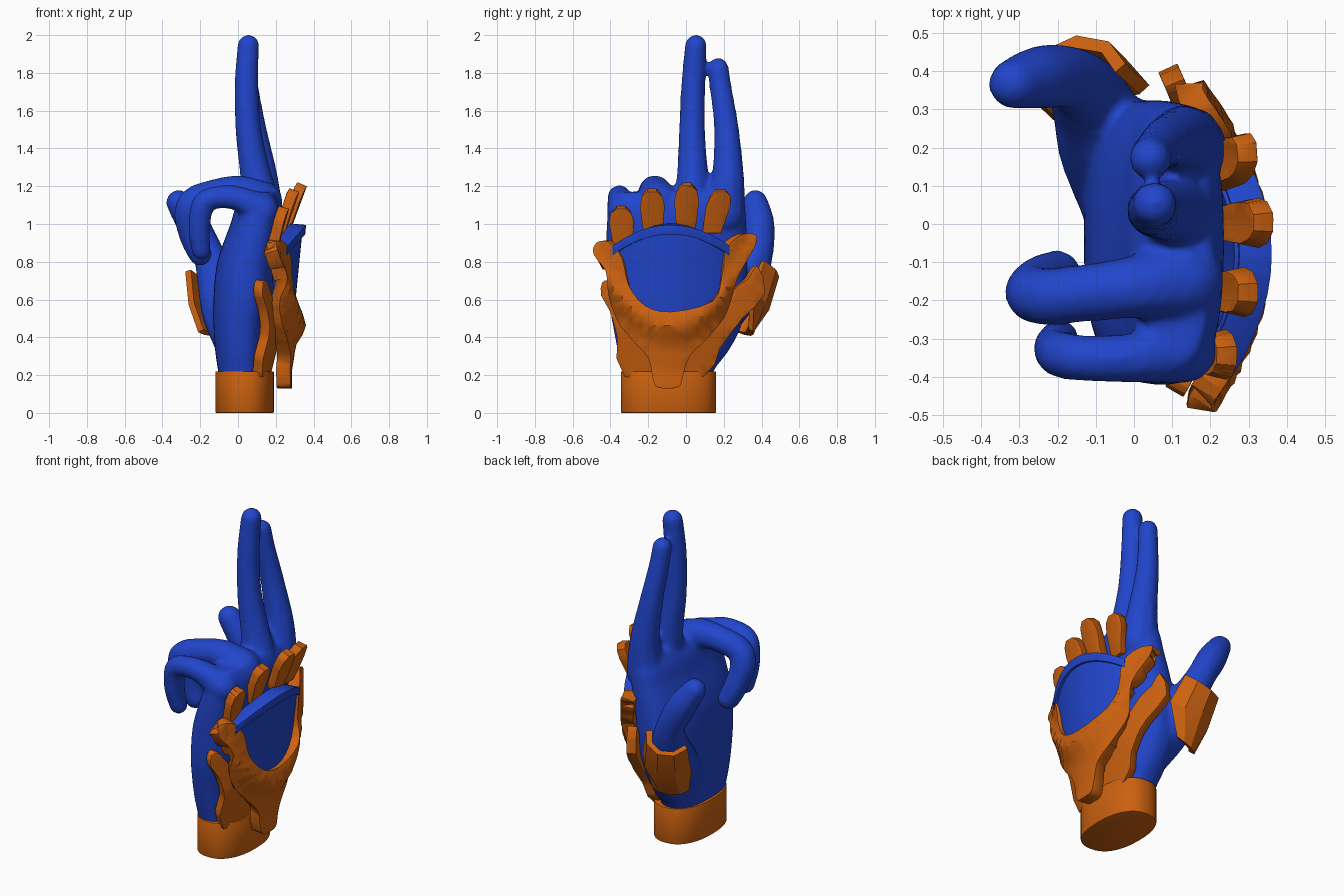
import bpy, bmesh, math
from mathutils import Vector

if "Cube" in bpy.data.objects:
    bpy.data.objects.remove(bpy.data.objects["Cube"])


def material(name, col):
    m = bpy.data.materials.new(name)
    m.diffuse_color = (*col, 1)
    m.use_nodes = True
    m.node_tree.nodes["Principled BSDF"].inputs["Base Color"].default_value = m.diffuse_color
    return m


BLUE = material("blue", (0.015, 0.06, 0.6))
ORANGE = material("orange", (0.6, 0.12, 0.005))


def spline(pts, n, closed=False):
    """Catmull-Rom interpolation of points of any dimension."""
    k, out = len(pts), []
    get = (lambda i: pts[i % k]) if closed else (lambda i: pts[max(0, min(k - 1, i))])
    for i in range(k if closed else k - 1):
        p = [get(i + j) for j in (-1, 0, 1, 2)]
        for s in range(n):
            t = s / n
            out.append([0.5 * (2 * b + (c - a) * t + (2 * a - 5 * b + 4 * c - d) * t * t
                               + (3 * b - a - 3 * c + d) * t ** 3) for a, b, c, d in zip(*p)])
    return out if closed else out + [list(pts[-1])]


def finish(name, bm, mat, mods=(), angle=35):
    me = bpy.data.meshes.new(name)
    bm.to_mesh(me)
    bm.free()
    ob = bpy.data.objects.new(name, me)
    bpy.context.collection.objects.link(ob)
    me.materials.append(mat)
    for kind, props in mods:
        mod = ob.modifiers.new(kind.title(), kind)
        for k, v in props.items():
            setattr(mod, k, v)
    bpy.ops.object.select_all(action='DESELECT')
    ob.select_set(True)
    bpy.context.view_layer.objects.active = ob
    bpy.ops.object.convert(target='MESH')
    ob.data.validate()
    bpy.ops.object.shade_smooth_by_angle(angle=math.radians(angle))
    return ob


def loft(bm, rings, n=32, e=0.8):
    """Capped stack of rounded sections given as z, xmin, xmax, ymin, ymax."""
    loops = []
    for z, x0, x1, y0, y1 in rings:
        vs = []
        for i in range(n):
            a = math.tau * i / n
            c, s = math.cos(a), math.sin(a)
            vs.append(bm.verts.new(((x0 + x1) / 2 + (x1 - x0) / 2 * math.copysign(abs(c) ** e, c),
                                    (y0 + y1) / 2 + (y1 - y0) / 2 * math.copysign(abs(s) ** e, s), z)))
        loops.append(vs)
    for a, b in zip(loops, loops[1:]):
        for i in range(n):
            j = (i + 1) % n
            bm.faces.new((a[i], a[j], b[j], b[i]))
    bm.faces.new(loops[0][::-1])
    bm.faces.new(loops[-1])


def plate(name, outline, depth, thick, mat=ORANGE, smooth=4, bevel=0.01):
    """Curved plate: outline in (y, z), outer surface at x = depth(y, z)."""
    bm = bmesh.new()
    pts = spline(outline, smooth, True) if smooth else outline
    f = bm.faces.new([bm.verts.new((0, y, z)) for y, z in pts])
    f.normal_update()
    if f.normal.x < 0:
        f.normal_flip()
    bmesh.ops.triangulate(bm, faces=[f])
    for axis in (1, 2):
        for i in range(-12, 26):
            co, no = Vector(), Vector()
            co[axis], no[axis] = i * 0.05 + 0.013, 1
            bmesh.ops.bisect_plane(bm, geom=bm.verts[:] + bm.edges[:] + bm.faces[:],
                                   plane_co=co, plane_no=no)
    bmesh.ops.remove_doubles(bm, verts=bm.verts[:], dist=0.003)
    bmesh.ops.dissolve_degenerate(bm, dist=0.001, edges=bm.edges[:])
    for v in bm.verts:
        v.co.x = depth(v.co.y, v.co.z)
    return finish(name, bm, mat, [('SOLIDIFY', dict(thickness=thick, offset=-1)),
                                  ('BEVEL', dict(width=bevel, segments=2, limit_method='ANGLE',
                                                 angle_limit=math.radians(50)))])


def ramp(z, keys):
    """Smoothly blended height-to-depth lookup."""
    for (a, p), (b, q) in zip(keys, keys[1:]):
        if z <= b:
            t = max(0, (z - a) / (b - a))
            return p + (q - p) * t * t * (3 - 2 * t)
    return keys[-1][1]


# Hand: palm loft plus finger tubes, fused into one smooth skin
bm = bmesh.new()
loft(bm, spline([(0.12, -0.09, 0.13, -0.32, 0.13), (0.22, -0.105, 0.135, -0.335, 0.145),
                 (0.32, -0.12, 0.145, -0.36, 0.22),
                 (0.45, -0.13, 0.16, -0.385, 0.29), (0.6, -0.13, 0.19, -0.41, 0.32),
                 (0.8, -0.11, 0.215, -0.42, 0.325), (1.0, -0.04, 0.235, -0.42, 0.32),
                 (1.1, -0.01, 0.23, -0.405, 0.31), (1.17, 0.03, 0.2, -0.36, 0.27)], 3))
fingers = [
    # index
    [(.13, .2, 1.05, .115), (.125, .222, 1.25, .088), (.085, .214, 1.5, .069), (.055, .188, 1.7, .06),
     (.042, .171, 1.825, .057)],
    # middle
    [(.12, .03, 1.1, .11), (.095, .035, 1.25, .087), (.055, .032, 1.5, .072), (.045, .039, 1.75, .066),
     (.055, .052, 1.945, .06)],
    # ring
    [(.13, -.145, 1.12, .11), (0, -.165, 1.175, .085), (-.15, -.183, 1.155, .077), (-.235, -.19, 1.12, .077),
     (-.265, -.178, 1.05, .075), (-.24, -.148, .93, .07), (-.2, -.13, .84, .064)],
    # little
    [(.13, -.33, 1.07, .09), (0, -.35, 1.135, .068), (-.12, -.352, 1.14, .062), (-.18, -.345, 1.11, .063),
     (-.2, -.335, 1.04, .062), (-.205, -.32, .95, .059), (-.195, -.3, .86, .053)],
    # thumb
    [(-.02, .05, .4, .12), (-.07, .2, .55, .13), (-.11, .315, .7, .11), (-.16, .38, .85, .085),
     (-.24, .385, 1.0, .086), (-.315, .367, 1.115, .068)],
]
for path in fingers:
    for x, y, z, r in spline(path, 9):
        ret = bmesh.ops.create_icosphere(bm, subdivisions=2, radius=r)
        bmesh.ops.translate(bm, verts=ret['verts'], vec=(x, y, z))
finish("hand", bm, BLUE, [('REMESH', dict(mode='VOXEL', voxel_size=0.014)),
                          ('SMOOTH', dict(factor=0.5, iterations=7))], 80)

# Wrist cuff
bm = bmesh.new()
loft(bm, [(z, -.12, .19, -.345, .16) for z in (0, .22)], 40, 0.85)
finish("wrist_cuff", bm, ORANGE, [('BEVEL', dict(width=0.006, segments=2, limit_method='ANGLE'))])

# Lower guard spreading from the cuff to both sides of the hand
plate("lower_guard",
      [(-.325, .19), (-.365, .4), (-.405, .54), (-.45, .62), (-.445, .69), (-.4, .69), (-.3, .56), (-.1, .48),
       (.12, .52), (.26, .66), (.33, .71), (.38, .78), (.42, .63), (.3, .5), (.18, .34), (.09, .19)],
      lambda y, z: 0.235 - (0.85 if y < -.1 else 0.45) * (y + .1) ** 2 - 0.25 * max(0, .45 - z),
      0.055, smooth=2)

# Main forked guard on the back of the hand
keys = [(.2, .285), (.33, .3), (.46, .36), (.56, .335), (1, .36)]
plate("back_guard",
      [(-.18, .2), (-.16, .14), (-.1, .13), (-.035, .14), (-.015, .2), (.02, .3), (.11, .39), (.2, .5),
       (.24, .6), (.28, .73), (.365, .88), (.37, .94), (.3, .945), (.215, .87), (.19, .72), (.14, .59),
       (-.08, .535), (-.22, .57), (-.305, .68), (-.34, .82), (-.41, .905), (-.475, .9), (-.49, .84),
       (-.425, .75), (-.41, .62), (-.36, .48), (-.28, .38), (-.2, .29)],
      lambda y, z: ramp(z - 2.2 * (y + .08) ** 2, keys) - 0.85 * (y + .08) ** 2, 0.075, smooth=3)

# Blue shield inside the fork, with a raised lip along its arched top
arch = [(-.08 + .31 * t, .995 - .11 * t * t) for t in [i / 6 for i in range(-6, 7)]]


def shield_x(y, z):
    return 0.3 + 0.1 * (z - .55) - 0.9 * (y + .08) ** 2


plate("shield", [(y, z - .02) for y, z in arch] + [(.22, .7), (.15, .54), (-.08, .49), (-.25, .54), (-.34, .7)],
      shield_x, 0.08, BLUE, smooth=0, bevel=0.005)
plate("shield_lip", arch + [(y, z - .05) for y, z in arch[::-1]],
      lambda y, z: shield_x(y, z) + .016, 0.085, BLUE, smooth=0, bevel=0.006)

# Knuckle tabs: centre y, bottom z, top z, bottom x, top x, sideways lean
tabs = {"little": (-.335, .88, 1.08, .215, .27, -.01), "ring": (-.175, .95, 1.17, .25, .325, -.005),
        "middle": (0, .97, 1.2, .28, .365, .005), "index": (.135, .95, 1.17, .25, .325, .055)}
for name, (yc, z0, z1, x0, x1, lean) in tabs.items():
    shape = [(-.05, 0), (-.066, .65), (-.055, .88), (-.025, 1), (.025, 1), (.055, .88), (.066, .65), (.05, 0)]
    plate(name + "_knuckle_tab", [(yc + a + lean * t, z0 + (z1 - z0) * t) for a, t in shape],
          lambda y, z: x0 + (x1 - x0) * (z - z0) / (z1 - z0) - 2 * (y - yc - lean * .6) ** 2,
          0.055, smooth=0, bevel=0.01)

# Faceted thumb guard wrapped round the outside of the thumb
bm = bmesh.new()
axis = Vector((-.25, .5, .8)).normalized()
out = Vector((0, .85, -.53)).normalized()
side = axis.cross(out).normalized()
if side.x < 0:
    side = -side
rows = []
for c, r, a0, a1 in (((-.075, .22, .5), .145, -60, 20), ((-.11, .3, .63), .147, -75, 75),
                     ((-.15, .375, .79), .12, -80, 80)):
    angs = [math.radians(a0 + (a1 - a0) * i / 4) for i in range(5)]
    rows.append([bm.verts.new(Vector(c) + r * (out * math.cos(a) + side * math.sin(a))) for a in angs])
for a, b in zip(rows, rows[1:]):
    for i in range(4):
        bm.faces.new((a[i], a[i + 1], b[i + 1], b[i]))
bmesh.ops.recalc_face_normals(bm, faces=bm.faces[:])
finish("thumb_guard", bm, ORANGE, [('SOLIDIFY', dict(thickness=0.035, offset=0))], 20)
